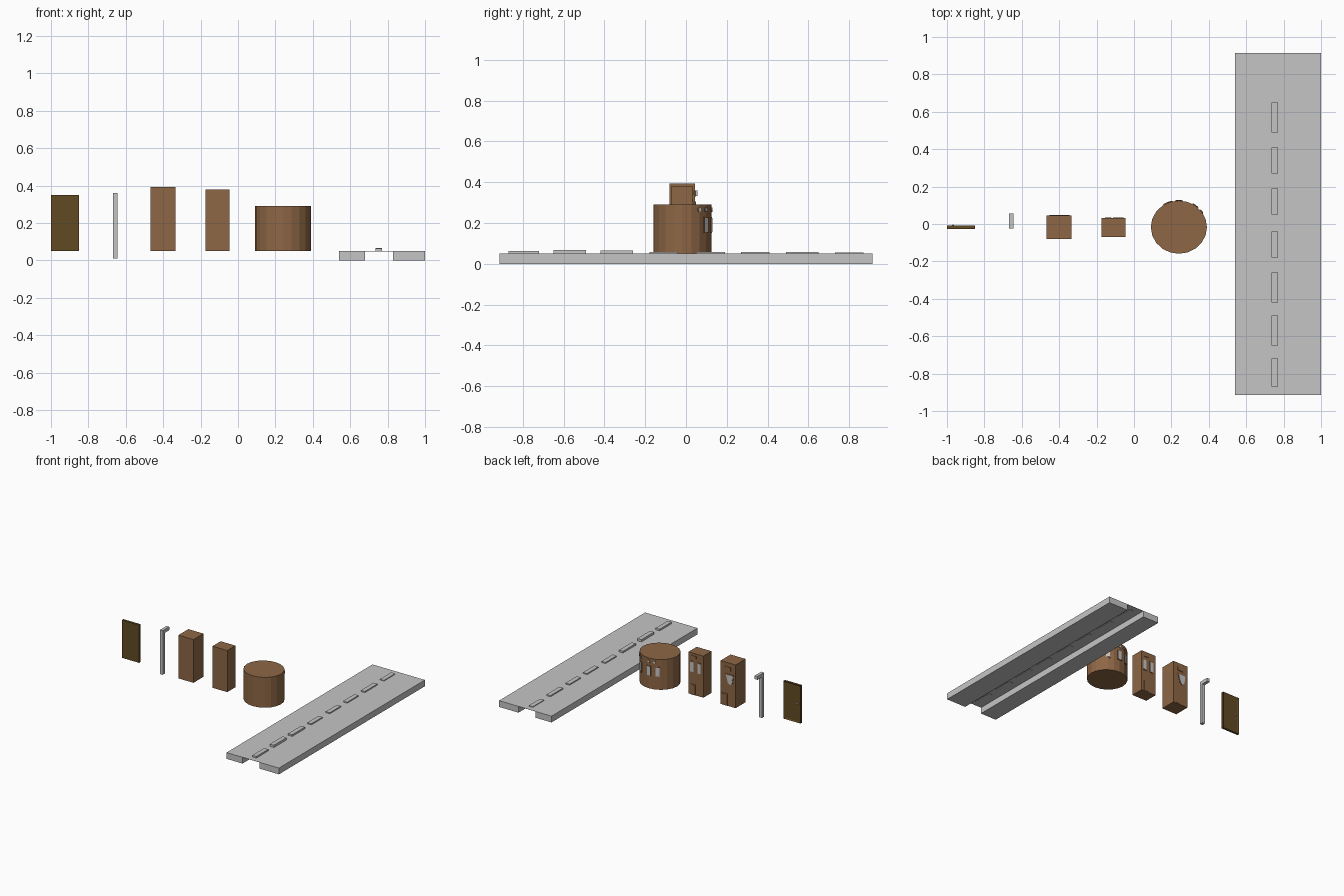
import bpy, bmesh, math
from mathutils import Matrix, Vector

if "Cube" in bpy.data.objects:
    bpy.data.objects.remove(bpy.data.objects["Cube"])


def material(name, rgb):
    m = bpy.data.materials.new(name)
    m.diffuse_color = (*rgb, 1)
    m.use_nodes = True
    m.node_tree.nodes["Principled BSDF"].inputs["Base Color"].default_value = m.diffuse_color
    return m


GREY = material("light grey", (0.56, 0.56, 0.56))
BROWN = material("wall brown", (0.27, 0.135, 0.06))
DARK = material("dark door brown", (0.12, 0.067, 0.017))


def finish(name, bm, mat):
    bmesh.ops.recalc_face_normals(bm, faces=bm.faces)
    me = bpy.data.meshes.new(name)
    bm.to_mesh(me)
    bm.free()
    me.materials.append(mat)
    ob = bpy.data.objects.new(name, me)
    bpy.context.collection.objects.link(ob)
    return ob


def box(name, mat, x, y, z):
    """Box from (min, max) pairs."""
    bm = bmesh.new()
    bmesh.ops.create_cube(bm, size=1)
    for v in bm.verts:
        v.co = [r[0] if c < 0 else r[1] for c, r in zip(v.co, (x, y, z))]
    return finish(name, bm, mat)


def prism(name, mat, points, y0, y1):
    """Extrude an (x, z) outline along y."""
    bm = bmesh.new()
    face = bm.faces.new([bm.verts.new((px, y0, pz)) for px, pz in points])
    new = bmesh.ops.extrude_face_region(bm, geom=[face])["geom"]
    bmesh.ops.translate(bm, vec=(0, y1 - y0, 0),
                        verts=[g for g in new if isinstance(g, bmesh.types.BMVert)])
    return finish(name, bm, mat)


def rect(cx, cz, w, h):
    return [(cx - w / 2, cz - h / 2), (cx + w / 2, cz - h / 2),
            (cx + w / 2, cz + h / 2), (cx - w / 2, cz + h / 2)]


def framed(name, points, y, pane=GREY):
    """Thin frame plate with a smaller pane on top, facing +y."""
    cx = sum(p[0] for p in points) / len(points)
    cz = sum(p[1] for p in points) / len(points)
    inner = [(cx + (a - cx) * 0.78, cz + (b - cz) * 0.86) for a, b in points]
    return [prism(name + "_frame", BROWN, points, y - 0.002, y + 0.003),
            prism(name + "_pane", pane, inner, y, y + 0.004)]


# Road: two solid verges joined by a thin sheet over an open channel
prism("road", GREY, [(0.54, 0), (0.68, 0), (0.68, 0.049), (0.83, 0.049), (0.83, 0),
                     (1.0, 0), (1.0, 0.05), (0.54, 0.05)], -0.915, 0.915)

# Lane dashes
dashes = [(-0.87, -0.72, 0.063), (-0.65, -0.49, 0.068), (-0.42, -0.26, 0.064),
          (-0.18, -0.04, 0.059), (0.05, 0.19, 0.059), (0.27, 0.41, 0.059),
          (0.49, 0.65, 0.059), (0.73, 0.87, 0.056)]
for a, b, top in dashes:
    box("lane_dash", GREY, (0.735, 0.77), (a, b), (0.047, top))

# Round building
bm = bmesh.new()
bmesh.ops.create_cone(bm, cap_ends=True, segments=20, radius1=0.15, radius2=0.15, depth=0.24)
bmesh.ops.scale(bm, vec=(1, 0.142 / 0.15, 1), verts=bm.verts)
bmesh.ops.translate(bm, vec=(0.24, -0.017, 0.17), verts=bm.verts)
finish("round_building", bm, BROWN)


def place_on_wall(parts, degrees):
    t = math.radians(degrees)
    pos = Vector((0.24 + 0.15 * math.cos(t), -0.017 + 0.142 * math.sin(t), 0))
    for ob in parts:
        ob.data.transform(Matrix.Translation(pos) @ Matrix.Rotation(t - math.pi / 2, 4, 'Z'))


for deg in (54, 90, 117):
    place_on_wall(framed("round_building_window", rect(0, 0.19, 0.036, 0.08), 0), deg)
for deg in (36, 54, 90, 108):
    ring = [(0.012 * math.cos(i * math.pi / 4), 0.265 + 0.012 * math.sin(i * math.pi / 4))
            for i in range(8)]
    place_on_wall(framed("small_round_window", ring, 0), deg)

# Middle building: twin windows, door and sign on the back wall
box("middle_building", BROWN, (-0.175, -0.045), (-0.07, 0.032), (0.05, 0.38))
for x in (-0.075, -0.138):
    framed("middle_window", rect(x, 0.27, 0.036, 0.09), 0.032)
framed("middle_door", rect(-0.09, 0.092, 0.042, 0.084), 0.032, BROWN)
framed("middle_sign", rect(-0.09, 0.35, 0.045, 0.022), 0.032, BROWN)

# Tall building: tapered window, door and sign on the back wall
box("tall_building", BROWN, (-0.467, -0.335), (-0.08, 0.045), (0.05, 0.393))
framed("tapered_window", [(-0.452, 0.305), (-0.442, 0.235), (-0.42, 0.215),
                          (-0.395, 0.235), (-0.375, 0.305)], 0.045)
framed("tall_door", rect(-0.37, 0.098, 0.05, 0.095), 0.045, BROWN)
framed("tall_sign", rect(-0.4, 0.345, 0.05, 0.03), 0.045, BROWN)

# Street lamp: post with an arm reaching back
box("lamp_post", GREY, (-0.668, -0.643), (-0.025, 0.003), (0.01, 0.36))
box("lamp_arm", GREY, (-0.668, -0.643), (0.003, 0.057), (0.333, 0.36))

# Standalone door with a recessed back panel and a knob
door = box("door", DARK, (-1.0, -0.85), (-0.026, -0.008), (0.05, 0.35))
bm = bmesh.new()
bm.from_mesh(door.data)
back = [f for f in bm.faces if f.normal.y > 0.9]
bmesh.ops.inset_region(bm, faces=back, thickness=0.014)
bmesh.ops.translate(bm, vec=(0, -0.005, 0), verts=back[0].verts)
bm.to_mesh(door.data)
bm.free()
bm = bmesh.new()
bmesh.ops.create_icosphere(bm, subdivisions=1, radius=0.008,
                           matrix=Matrix.Translation((-0.968, -0.01, 0.2)))
finish("door_knob", bm, GREY)
